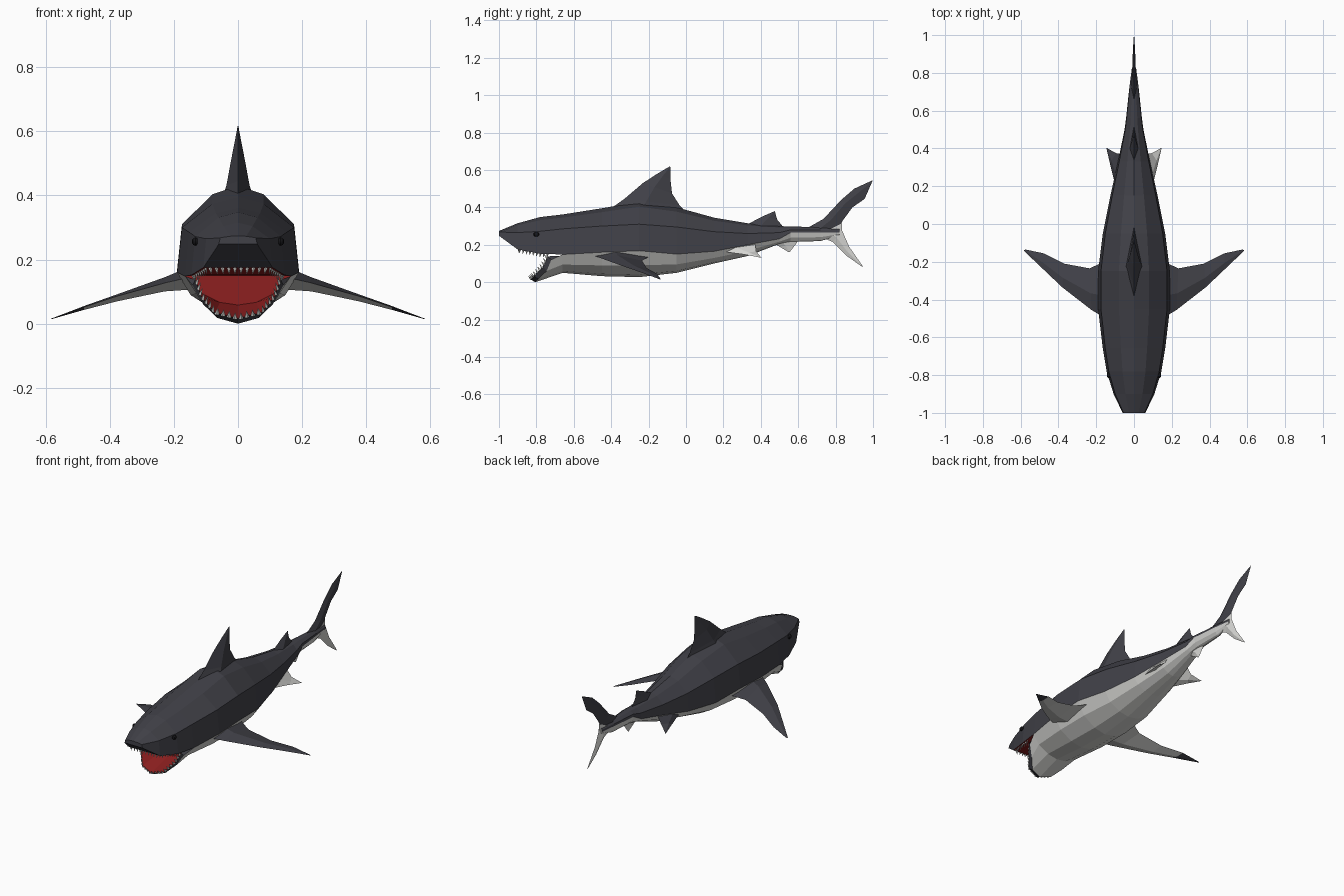
import bpy, bmesh
from mathutils import Vector as V

if "Cube" in bpy.data.objects:
    bpy.data.objects.remove(bpy.data.objects["Cube"])

COLOURS = [("dark_grey", (0.052, 0.052, 0.064)), ("pale_belly", (0.66, 0.66, 0.64)),
           ("mouth_red", (0.27, 0.014, 0.014)), ("tooth_white", (0.75, 0.75, 0.72)),
           ("eye_black", (0.008, 0.008, 0.01))]
DARK, PALE, RED, TOOTH, BLACK = range(5)
MATS = []
for name, c in COLOURS:
    m = bpy.data.materials.new(name)
    m.diffuse_color = (*c, 1)
    m.use_nodes = True
    m.node_tree.nodes["Principled BSDF"].inputs["Base Color"].default_value = m.diffuse_color
    MATS.append(m)


def flip(p):
    return V((-p[0], p[1], p[2]))


def make(name, faces):
    """Weld a list of (corner points, colour) into one flat-shaded object."""
    bm = bmesh.new()
    for pts, mat in faces:
        f = bm.faces.new([bm.verts.new(p) for p in pts])
        f.material_index = mat
    bmesh.ops.remove_doubles(bm, verts=bm.verts, dist=1e-4)
    bmesh.ops.dissolve_degenerate(bm, edges=bm.edges, dist=1e-5)
    bmesh.ops.recalc_face_normals(bm, faces=bm.faces)
    me = bpy.data.meshes.new(name)
    bm.to_mesh(me)
    bm.free()
    for m in MATS:
        me.materials.append(m)
    ob = bpy.data.objects.new(name, me)
    bpy.context.collection.objects.link(ob)
    return ob


def strip(a, b, mats):
    """Quads between two half rows of points, on both sides of the body."""
    out = []
    for i in range(len(a) - 1):
        q = [a[i], a[i + 1], b[i + 1], b[i]]
        out += [(q, mats[i]), ([flip(p) for p in q], mats[i])]
    return out


def ring(y, w, zt, zs, zc, zb=0):
    """Half cross-section: back ridge, shoulder, colour line, belly."""
    h = zc - zb
    return [V(p) for p in ((0, y, zt), (0.42 * w, y, zt - 0.22 * (zt - zs)), (0.92 * w, y, zs),
                           (w, y, zc), (0.78 * w, y, zc - 0.55 * h),
                           (0.38 * w, y, zb + 0.1 * h), (0, y, zb))]


# Body: lofted from the throat to the tail stem
BODY = [(-0.66, .165, .362, .285, .148, .05), (-0.45, .19, .395, .30, .16, .032),
        (-0.25, .19, .43, .31, .168, .027), (-0.05, .165, .40, .295, .15, .05),
        (0.15, .125, .345, .27, .165, .1), (0.33, .085, .315, .26, .2, .14),
        (0.5, .05, .3, .265, .232, .205), (0.56, .042, .297, .28, .265, .215),
        (0.72, .025, .295, .278, .266, .22), (0.82, .012, .285, .275, .265, .25)]
rings = [ring(*s) for s in BODY]
faces = []
for a, b in zip(rings, rings[1:]):
    faces += strip(a, b, [DARK] * 3 + [PALE] * 3)
faces.append((rings[-1] + [flip(p) for p in rings[-1][-2:0:-1]], PALE))

# Upper head, snout underside and palate
HEAD = [(-0.78, .145, .348, .272, .152), (-0.9, .108, .315, .265, .175), (-1, .06, .274, .268, .248)]
head = [rings[0][:4]] + [ring(*s)[:4] for s in HEAD]
for k, (a, b) in enumerate(zip(head, head[1:])):
    faces += strip(a, b, [DARK] * 3)
    faces.append(([a[3], b[3], flip(b[3]), flip(a[3])], DARK if k == 2 else RED))
faces.append((head[-1] + [flip(p) for p in head[-1][:0:-1]], DARK))
# Back of the mouth
low = rings[0][3:]
faces.append((low + [flip(p) for p in low[-2::-1]], RED))
make("body", faces)

# Lower jaw scoop
outer = [V(p) for p in ((.142, -.72, .12), (.108, -.745, .06), (.065, -.79, .018), (0, -.805, 0))]
rim = [V(p) for p in ((.132, -.74, .138), (.115, -.765, .085), (.072, -.815, .034), (0, -.835, .016))]
inner = [V((p.x * .9, p.y, .105 + (p.z - .105) * .85)) for p in low]
faces = strip(low, outer, [PALE] * 3) + strip(outer, rim, [DARK] * 3)
faces += strip(rim, inner, [RED] * 3) + strip(inner, low, [RED] * 3)
end = [low[0], outer[0], rim[0], inner[0]]
faces += [(end, DARK), ([flip(p) for p in end], DARK)]
make("lower_jaw", faces)


# Teeth: small pyramids spaced along a path
def teeth(name, path, count, direction, size):
    segs = list(zip(path, path[1:]))
    total = sum((b - a).length for a, b in segs)
    out = []
    for i in range(count):
        d = total * (i + 0.5) / count
        for a, b in segs:
            if d <= (b - a).length:
                break
            d -= (b - a).length
        t = (b - a).normalized()
        p, n = a + t * d, V(direction).normalized()
        side = t.cross(n).normalized()
        base = [p + t * .008, p + side * .005, p - t * .008, p - side * .005]
        base = [q - n * .004 for q in base]
        tip = p + n * size - V((p.x, 0, 0)) * .06
        for q in [base] + [[base[j], base[(j + 1) % 4], tip] for j in range(4)]:
            out += [(q, TOOTH), ([flip(v) for v in q], TOOTH)]
    make(name, out)


lip = [V(p) for p in ((0, -.895, .176), (.1, -.895, .176), (.138, -.78, .154), (.145, -.73, .152))]
teeth("upper_teeth", lip, 14, (0, -.15, -1), .022)
teeth("lower_teeth", rim[::-1], 11, (0, -.6, .8), .022)


# Fins: diamond sections given as (leading point, trailing point, half thickness)
def fin(name, stations, axis, colour, side=1):
    secs = []
    for lead, trail, t in stations:
        a, b, n = V(lead), V(trail), V(axis).normalized() * t
        m = a.lerp(b, 0.4)
        s = [a, m + n, b, m - n]
        secs.append([flip(p) for p in s] if side < 0 else s)
    out = [(secs[0], DARK), (secs[-1], DARK)]
    for a, b in zip(secs, secs[1:]):
        for j in range(4):
            k = (j + 1) % 4
            q = [a[j], a[k], b[k], b[j]]
            out.append((q, colour(sum(q, V()) / 4, j < 2)))   # j < 2 is the +axis face
    return make(name, out)


def upright(pairs):
    return [((0, a, b), (0, c, d), t) for a, b, c, d, t in pairs]


X = (1, 0, 0)
dark = lambda c, up: DARK
pale = lambda c, up: PALE
fin("dorsal_fin", upright([(-.40, .395, -.0, .375, .05), (-.33, .445, -.035, .412, .036),
                           (-.23, .53, -.075, .475, .022), (-.15, .582, -.083, .55, .010),
                           (-.085, .62, -.083, .612, .001)]), X, dark)
fin("second_dorsal_fin", upright([(.32, .305, .52, .295, .022), (.41, .352, .487, .335, .01),
                                  (.475, .38, .477, .373, .001)]), X, dark)
fin("anal_fin", upright([(.44, .225, .6, .222, .018), (.5, .19, .585, .2, .008),
                         (.55, .16, .555, .162, .001)]), X, pale)
fin("tail_upper_lobe", upright([(.64, .285, .81, .272, .014), (.735, .338, .835, .325, .012),
                                (.83, .44, .89, .40, .008), (.9, .5, .955, .445, .006),
                                (.998, .545, .99, .525, .001)]), X, dark)
fin("tail_lower_lobe", upright([(.70, .25, .835, .315, .014), (.785, .215, .835, .275, .011),
                                (.86, .14, .872, .19, .006), (.945, .08, .942, .09, .001)]), X, pale)

PECTORAL = [((.15, -.50, .145), (.16, -.2, .135), .035), ((.225, -.455, .128), (.235, -.235, .115), .022),
            ((.38, -.335, .085), (.37, -.21, .075), .011), ((.48, -.24, .052), (.48, -.155, .045), .006),
            ((.585, -.14, .015), (.575, -.135, .016), .001)]
PELVIC = [((.095, .19, .165), (.07, .37, .205), .014), ((.125, .31, .148), (.095, .375, .165), .007),
          ((.147, .405, .13), (.14, .4, .134), .001)]
for s, label in ((1, "right"), (-1, "left")):
    fin(label + "_pectoral_fin", PECTORAL, (0, 0, 1),
        lambda c, up: DARK if up or abs(c.x) > .5 else PALE, s)
    fin(label + "_pelvic_fin", PELVIC, (.85, 0, .5),
        lambda c, up: DARK if up and c.x < 0 else PALE, s)
    # Eye
    bpy.ops.mesh.primitive_uv_sphere_add(segments=8, ring_count=6, radius=.016,
                                         location=(s * .133, -.8, .256))
    eye = bpy.context.object
    eye.name = label + "_eye"
    eye.scale = (.7, 1, .8)
    eye.data.materials.append(MATS[BLACK])
